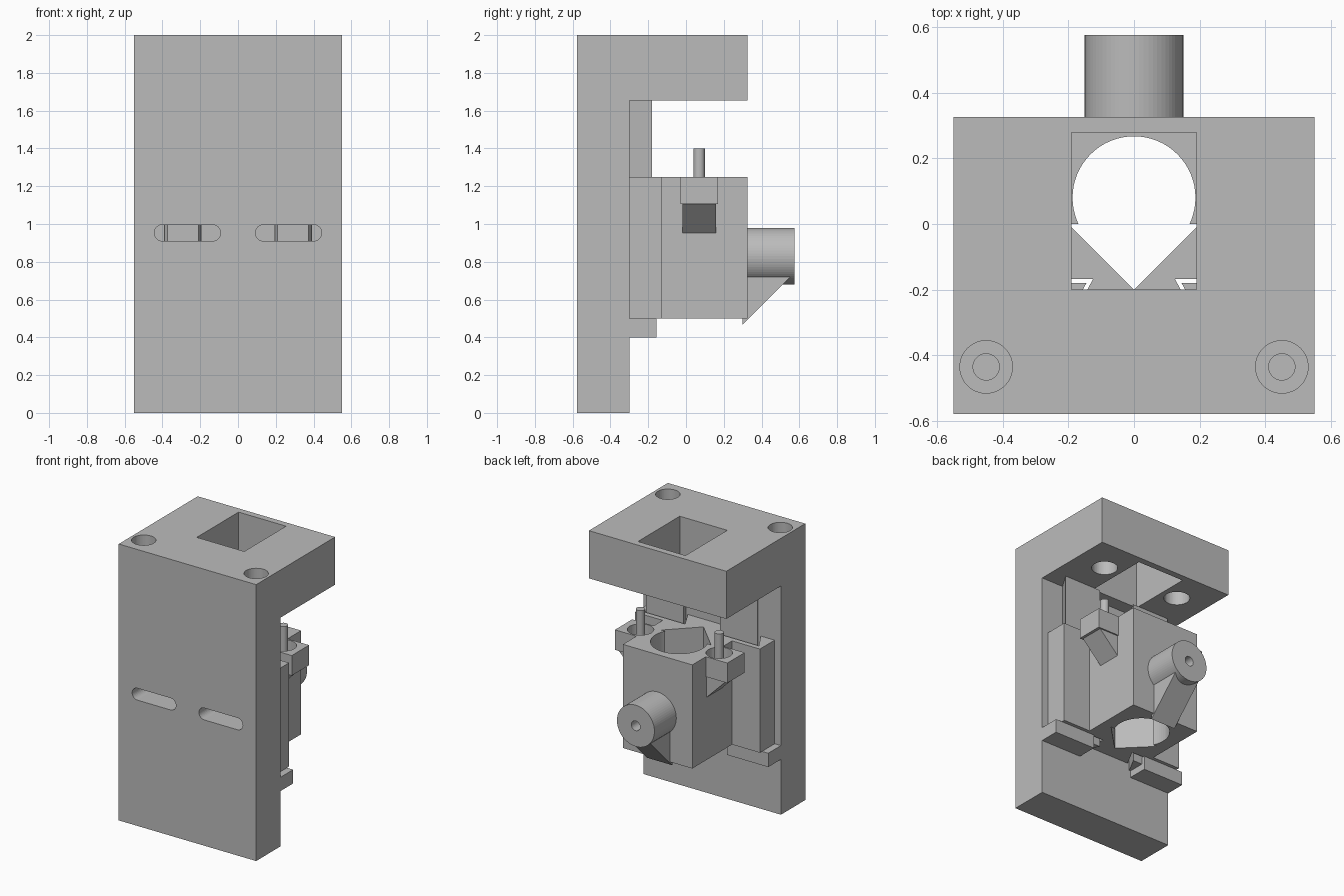
import bpy, bmesh, math
from mathutils import Matrix, Vector

if "Cube" in bpy.data.objects:
    bpy.data.objects.remove(bpy.data.objects["Cube"])

grey = bpy.data.materials.new("plain grey")
grey.diffuse_color = (0.5, 0.5, 0.5, 1)
grey.use_nodes = True
grey.node_tree.nodes["Principled BSDF"].inputs["Base Color"].default_value = grey.diffuse_color


def finish(name, bm):
    bmesh.ops.recalc_face_normals(bm, faces=bm.faces[:])
    me = bpy.data.meshes.new(name)
    bm.to_mesh(me)
    bm.free()
    ob = bpy.data.objects.new(name, me)
    me.materials.append(grey)
    bpy.context.collection.objects.link(ob)
    return ob


def prism(name, pts, a, b, axis="z"):
    """Extrude a profile: (x, y) along z, or (y, z) along x."""
    place = {"z": lambda u, v, w: (u, v, w), "x": lambda u, v, w: (w, u, v)}[axis]
    bm = bmesh.new()
    lo = [bm.verts.new(place(u, v, a)) for u, v in pts]
    hi = [bm.verts.new(place(u, v, b)) for u, v in pts]
    bm.faces.new(lo)
    bm.faces.new(hi)
    n = len(pts)
    for i in range(n):
        j = (i + 1) % n
        bm.faces.new((lo[i], lo[j], hi[j], hi[i]))
    return finish(name, bm)


def box(name, x0, x1, y0, y1, z0, z1):
    return prism(name, [(x0, y0), (x1, y0), (x1, y1), (x0, y1)], z0, z1)


def cyl(name, p, q, r, seg=48):
    p, q = Vector(p), Vector(q)
    rot = (q - p).to_track_quat("Z", "Y").to_matrix().to_4x4()
    bm = bmesh.new()
    bmesh.ops.create_cone(bm, cap_ends=True, segments=seg, radius1=r, radius2=r,
                          depth=(q - p).length, matrix=Matrix.Translation((p + q) / 2) @ rot)
    return finish(name, bm)


def combine(ob, others, op):
    """Apply booleans with the given objects, then remove them."""
    for o in others:
        m = ob.modifiers.new("bool", "BOOLEAN")
        m.object, m.operation, m.solver = o, op, "EXACT"
        dg = bpy.context.evaluated_depsgraph_get()
        me = bpy.data.meshes.new_from_object(ob.evaluated_get(dg))
        ob.modifiers.clear()
        ob.data = me
        bpy.data.objects.remove(o)


# Frame: back plate and top plate in one L profile
frame = prism("frame", [(-.578, 0), (-.30, 0), (-.30, 1.655), (.325, 1.655), (.325, 2), (-.578, 2)],
              -.55, .55, "x")
cuts = [box("square_hole", -.19, .19, -.20, .278, 1.6, 2.1)]
for s in (-1, 1):
    # stepped screw holes from above
    cuts.append(cyl("screw_head_hole", (s*.45, -.435, 1.65), (s*.45, -.435, 2.1), .08))
    cuts.append(cyl("screw_hole", (s*.45, -.435, 1.4), (s*.45, -.435, 1.7), .04))
    # spring pockets from below
    cuts.append(cyl("spring_pocket", (s*.315, .07, 1.6), (s*.315, .07, 1.85), .087))
    # rounded slot through the back plate
    r, c0, c1, z = .043, .135, .40, .953
    prof = [(c1 + r*math.sin(t), z + r*math.cos(t)) for t in [math.pi*i/16 for i in range(17)]]
    prof += [(c0 - r*math.sin(t), z - r*math.cos(t)) for t in [math.pi*i/16 for i in range(17)]]
    slot = prism("slot", [(s*u, -v) for u, v in prof], -.65, -.25)
    # stand the slot prism up so its depth runs along y
    slot.data.transform(Matrix(((1, 0, 0, 0), (0, 0, 1, 0), (0, -1, 0, 0), (0, 0, 0, 1))))
    cuts.append(slot)
combine(frame, cuts, "DIFFERENCE")

# Dovetail rails with end stops
for s, side in ((-1, "left"), (1, "right")):
    prism(side + "_rail", [(s*x, y) for x, y in
                           ((.21, -.30), (.145, -.18), (.445, -.18), (.372, -.30))], .45, 1.655)
    a, b = sorted((s*.22, s*.55))
    box(side + "_stop", a, b, -.30, -.155, .40, .50)

# Sliding carriage: tongue, rail grooves and body in one outline
half = [(.195, -.299), (.125, -.168), (.465, -.168), (.39, -.299), (.50, -.299),
        (.50, -.13), (.278, -.13), (.278, .325)]
carriage = prism("carriage", half + [(-x, y) for x, y in reversed(half)], .50, 1.25)

# Spring ears with sloped brackets
parts = []
for s in (-1, 1):
    a, b = sorted((s*.25, s*.45))
    parts.append(box("ear", a, b, -.028, .17, 1.105, 1.25))
    bm = bmesh.new()
    tri = [(.25, .925), (.25, 1.12), (.445, 1.12)]
    rings = [[bm.verts.new((s*x, y, z)) for x, z in tri] for y in (-.018, .16)]
    for ring in rings:
        bm.faces.new(ring)
    for i in range(3):
        j = (i + 1) % 3
        bm.faces.new((rings[0][i], rings[0][j], rings[1][j], rings[1][i]))
    parts.append(finish("bracket", bm))

# Side barrel with its sloped support
parts.append(cyl("barrel", (0, .29, .83), (0, .575, .83), .15, 64))
parts.append(prism("barrel_support", [(.30, .467), (.565, .732), (.30, .732)], -.10, .10, "x"))
combine(carriage, parts, "UNION")

# Teardrop bore, spring seats and screw channel
cuts = [cyl("bore", (0, .08, .4), (0, .08, 1.35), .187, 64),
        prism("v_groove", [(0, -.20), (.20, 0), (-.20, 0)], .4, 1.35),
        cyl("screw_channel", (0, .15, .83), (0, .65, .83), .035, 32)]
cuts += [cyl("spring_seat", (s*.315, .07, 1.14), (s*.315, .07, 1.3), .087) for s in (-1, 1)]
combine(carriage, cuts, "DIFFERENCE")

# Spring guide pegs
for s, side in ((-1, "left"), (1, "right")):
    cyl(side + "_peg", (s*.315, .07, 1.13), (s*.315, .07, 1.4), .03, 32)
